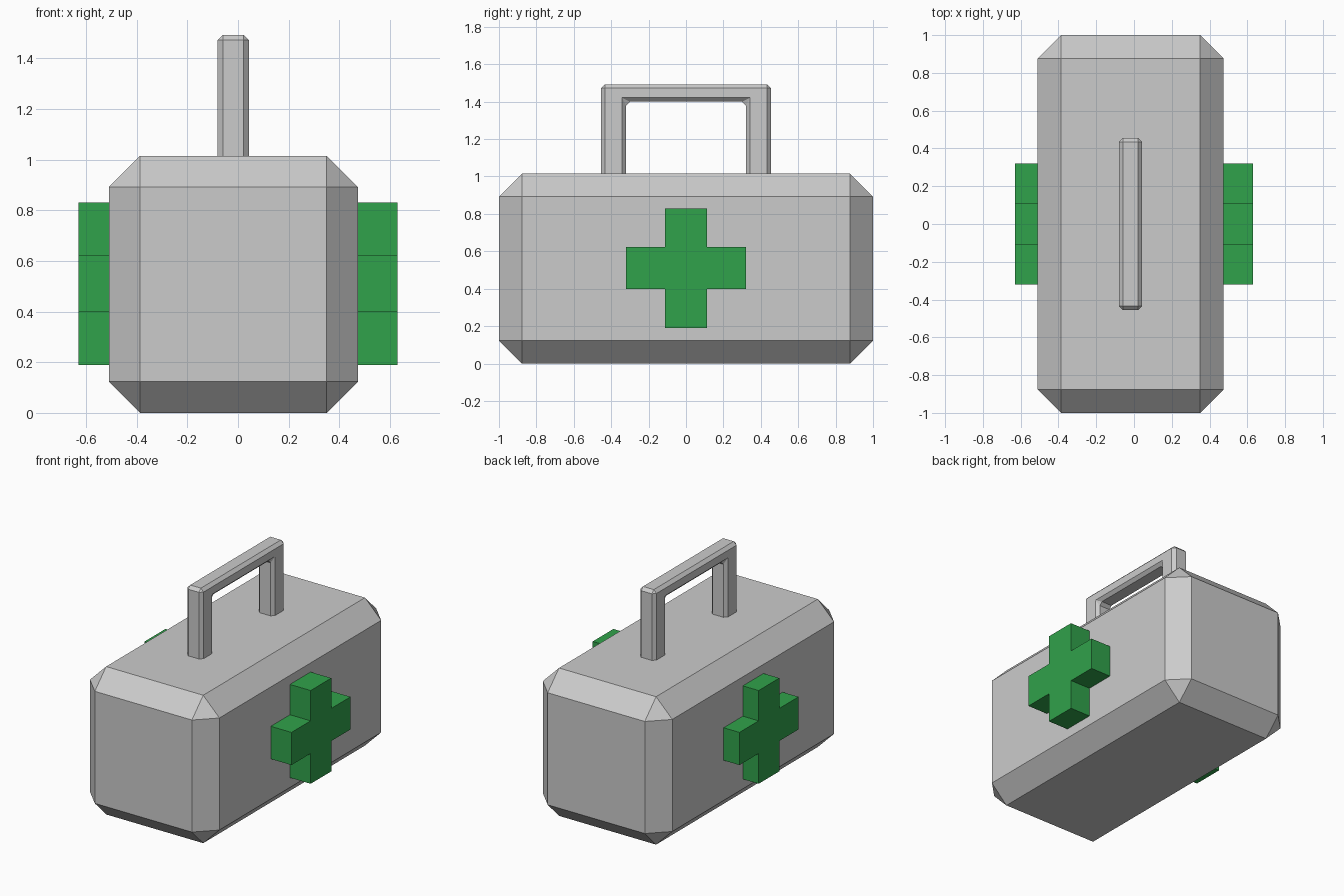
import bpy, bmesh

if "Cube" in bpy.data.objects:
    bpy.data.objects.remove(bpy.data.objects["Cube"])

green = bpy.data.materials.new("green")
green.diffuse_color = (0.03, 0.36, 0.07, 1)
green.use_nodes = True
green.node_tree.nodes["Principled BSDF"].inputs["Base Color"].default_value = green.diffuse_color


def prism(name, profile, x0, x1, chamfer=0, material=None):
    """Extrude a closed (y, z) profile from x0 to x1, optionally chamfering every edge."""
    bm = bmesh.new()
    face = bm.faces.new([bm.verts.new((x0, y, z)) for y, z in profile])
    ext = bmesh.ops.extrude_face_region(bm, geom=[face])["geom"]
    verts = [v for v in ext if isinstance(v, bmesh.types.BMVert)]
    bmesh.ops.translate(bm, verts=verts, vec=(x1 - x0, 0, 0))
    bmesh.ops.recalc_face_normals(bm, faces=bm.faces[:])
    if chamfer:
        bmesh.ops.bevel(bm, geom=bm.edges[:], offset=chamfer, segments=1,
                        profile=0.5, affect='EDGES')
    mesh = bpy.data.meshes.new(name)
    bm.to_mesh(mesh)
    bm.free()
    ob = bpy.data.objects.new(name, mesh)
    bpy.context.collection.objects.link(ob)
    if material:
        mesh.materials.append(material)
    return ob


# Chamfered case
prism("case", [(-1, 0), (1, 0), (1, 1.015), (-1, 1.015)], -0.51, 0.473, 0.123)

# U-shaped handle, feet sunk into the case
half = [(0.455, 0.95), (0.455, 1.493), (0.32, 0.95), (0.32, 1.4)]
outer, outer_top, inner, inner_top = half
flip = lambda p: (-p[0], p[1])
prism("handle", [outer, outer_top, flip(outer_top), flip(outer),
                 flip(inner), flip(inner_top), inner_top, inner], -0.08, 0.043, 0.021)

# Raised cross on each long side
a, b, zc = 0.112, 0.32, 0.51
cross = [(b, -a), (b, a), (a, a), (a, b), (-a, b), (-a, a),
         (-b, a), (-b, -a), (-a, -a), (-a, -b), (a, -b), (a, -a)]
cross = [(y, z + zc) for y, z in cross]
prism("right_cross", cross, 0.44, 0.63, material=green)
prism("left_cross", cross, -0.63, -0.47, material=green)
